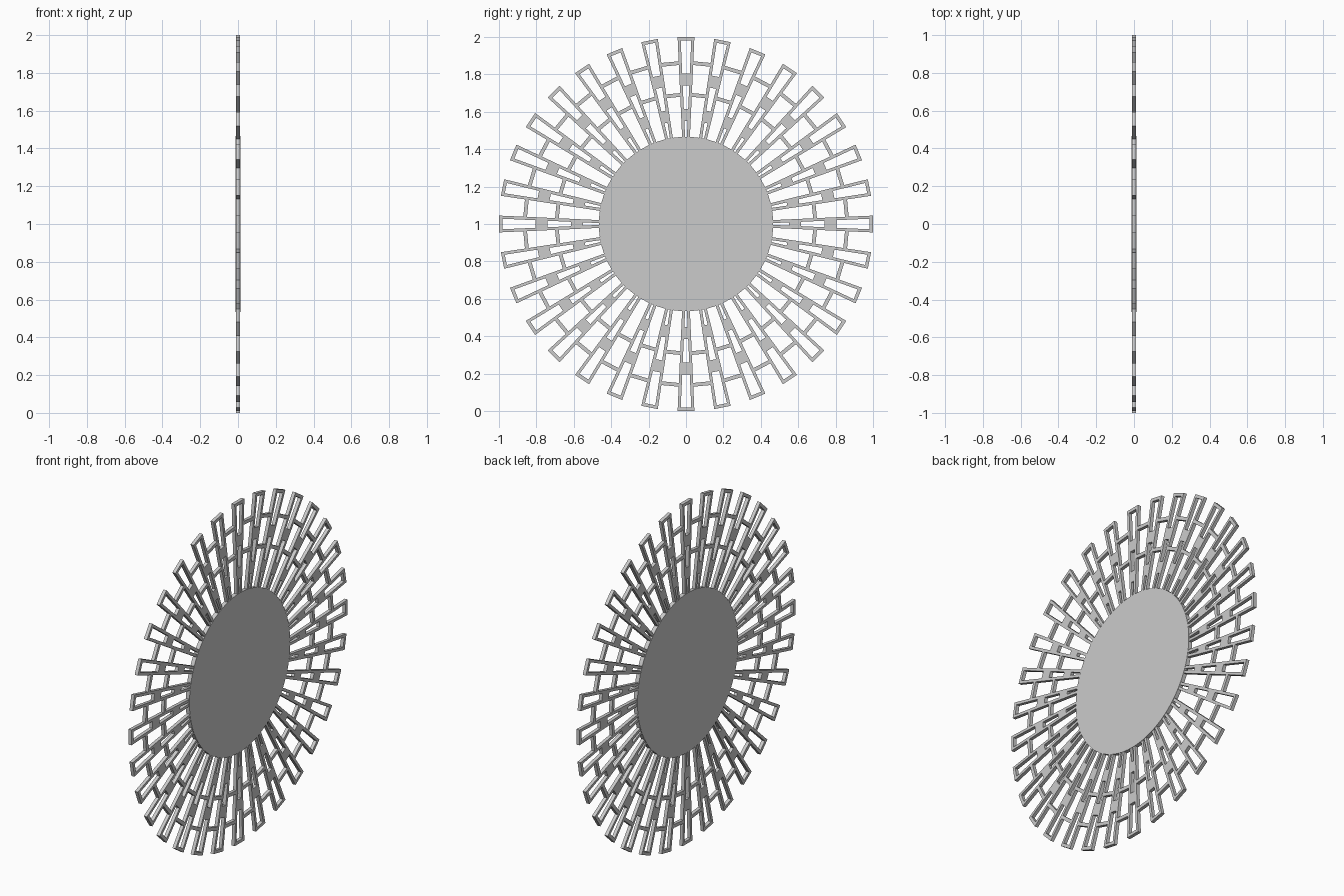
import bpy, bmesh
from math import sin, cos, pi
from mathutils import Vector

if "Cube" in bpy.data.objects:
    bpy.data.objects.remove(bpy.data.objects["Cube"])

RAYS = 32
STEP = 2 * pi / RAYS
WALL = 0.016
LEVELS = [0.455, 0.55, 0.615, 0.68, 0.70, 0.74, 0.805, 0.85, 0.87, 0.982, 1.0]
RAY_SOLID = {1, 5, 9}     # rows filled across a ray (blocks and end cap)
LINK_SOLID = {3, 7}       # rows bridging to the next ray


def finish(bm, name):
    bmesh.ops.recalc_face_normals(bm, faces=bm.faces[:])
    mesh = bpy.data.meshes.new(name)
    bm.to_mesh(mesh)
    bm.free()
    obj = bpy.data.objects.new(name, mesh)
    bpy.context.collection.objects.link(obj)
    return obj


# Sunburst frame: radial lattice of tapered open rays joined by short links
HALF = 0.01
bm = bmesh.new()
grid = []
for k in range(RAYS):
    a = k * STEP
    for side, inset in ((-1, 0), (-1, WALL), (1, WALL), (1, 0)):
        column = []
        for r in LEVELS:
            u = side * (0.045 * r - inset)
            column.append(bm.verts.new((-HALF, r * sin(a) + u * cos(a),
                                        1 + r * cos(a) - u * sin(a))))
        grid.append(column)
for c in range(len(grid)):
    left, right = grid[c], grid[(c + 1) % len(grid)]
    for row in range(len(LEVELS) - 1):
        kind = c % 4
        if kind in (0, 2) or (kind == 1 and row in RAY_SOLID) or (kind == 3 and row in LINK_SOLID):
            bm.faces.new((left[row], right[row], right[row + 1], left[row + 1]))
ext = bmesh.ops.extrude_face_region(bm, geom=bm.faces[:])
bmesh.ops.translate(bm, vec=Vector((2 * HALF, 0, 0)),
                    verts=[g for g in ext["geom"] if isinstance(g, bmesh.types.BMVert)])
finish(bm, "sunburst_frame")

# Central mirror disc
bpy.ops.mesh.primitive_cylinder_add(vertices=96, radius=0.466, depth=0.024,
                                    location=(0, 0, 1), rotation=(0, pi / 2, 0))
disc = bpy.context.object
disc.name = "mirror_disc"
bpy.ops.object.shade_smooth_by_angle()
